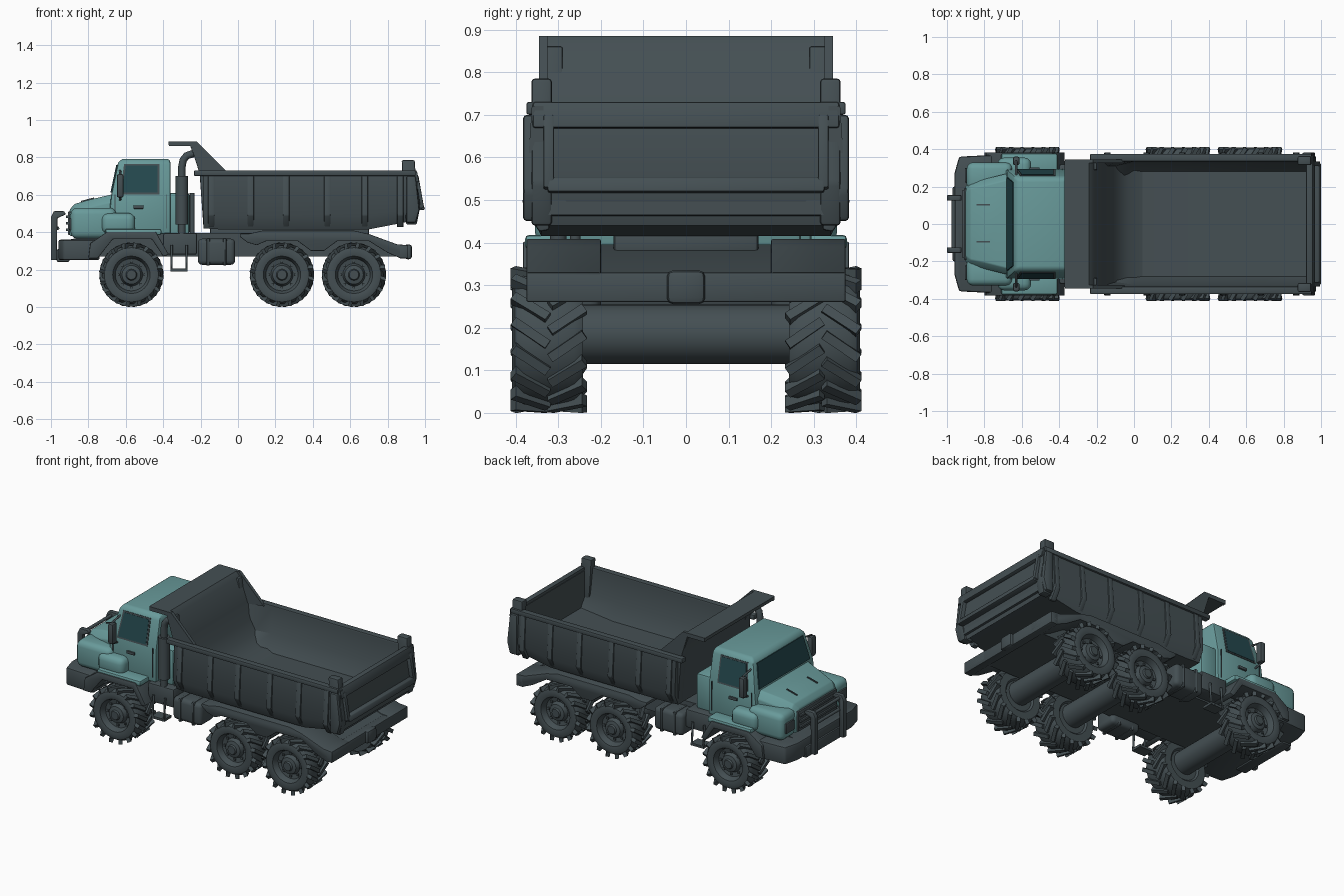
import bpy, bmesh, math
from mathutils import Vector, Matrix

if "Cube" in bpy.data.objects:
    bpy.data.objects.remove(bpy.data.objects["Cube"])


def material(name, rgb):
    m = bpy.data.materials.new(name)
    m.diffuse_color = (*rgb, 1)
    m.use_nodes = True
    m.node_tree.nodes["Principled BSDF"].inputs["Base Color"].default_value = m.diffuse_color
    return m


TEAL = material("cab teal", (0.14, 0.325, 0.325))
GREY = material("dark grey", (0.058, 0.078, 0.086))
GLASS = material("dark glass", (0.018, 0.065, 0.075))


def finish(name, bm, mat, bevel=0.0, segs=2, angle=35):
    bmesh.ops.recalc_face_normals(bm, faces=bm.faces)
    if bevel:
        es = [e for e in bm.edges if len(e.link_faces) == 2 and e.calc_face_angle(0) > 0.35]
        bmesh.ops.bevel(bm, geom=es, offset=bevel, segments=segs, profile=0.5,
                        affect='EDGES', clamp_overlap=True)
    me = bpy.data.meshes.new(name)
    bm.to_mesh(me)
    bm.free()
    me.materials.append(mat)
    ob = bpy.data.objects.new(name, me)
    bpy.context.collection.objects.link(ob)
    bpy.ops.object.select_all(action='DESELECT')
    ob.select_set(True)
    bpy.context.view_layer.objects.active = ob
    bpy.ops.object.shade_smooth_by_angle(angle=math.radians(angle))
    return ob


def loft(name, rings, mat, bevel=0.0, segs=2, angle=35):
    bm = bmesh.new()
    vs = [[bm.verts.new(p) for p in r] for r in rings]
    n = len(vs[0])
    for a, b in zip(vs, vs[1:]):
        for i in range(n):
            bm.faces.new((a[i], a[(i + 1) % n], b[(i + 1) % n], b[i]))
    bm.faces.new(vs[0][::-1])
    bm.faces.new(vs[-1])
    return finish(name, bm, mat, bevel, segs, angle)


def prism(name, pts, axis, a, b, mat, bevel=0.0, segs=2):
    f = {'x': lambda p, t: (t, p[0], p[1]), 'y': lambda p, t: (p[0], t, p[1]),
         'z': lambda p, t: (p[0], p[1], t)}[axis]
    return loft(name, [[f(p, t) for p in pts] for t in (a, b)], mat, bevel, segs)


def box(name, x0, x1, y0, y1, z0, z1, mat, bevel=0.0, segs=2):
    return prism(name, [(x0, y0), (x1, y0), (x1, y1), (x0, y1)], 'z', z0, z1, mat, bevel, segs)


def plate(name, pts, t, mat):
    p = [Vector(q) for q in pts]
    n = (p[1] - p[0]).cross(p[2] - p[0]).normalized() * t
    return loft(name, [[q - n for q in p], [q + n for q in p]], mat)


def tube(name, pts, r, mat):
    cu = bpy.data.curves.new(name, 'CURVE')
    cu.dimensions = '3D'
    cu.bevel_depth, cu.bevel_resolution, cu.use_fill_caps = r, 3, True
    sp = cu.splines.new('POLY')
    sp.points.add(len(pts) - 1)
    for q, p in zip(sp.points, pts):
        q.co = (*p, 1)
    cu.materials.append(mat)
    ob = bpy.data.objects.new(name, cu)
    bpy.context.collection.objects.link(ob)


# wheels: lathed tyre and rim with chevron lugs
def wheel_mesh():
    prof = [(0, -.07), (.09, -.07), (.10, -.08), (.145, -.08), (.157, -.06), (.158, 0), (.157, .06),
            (.145, .08), (.125, .086), (.10, .08), (.094, .07), (.086, .045), (.06, .04), (.05, .065),
            (.03, .07), (.025, .08), (0, .08)]
    bm = bmesh.new()
    vs = [bm.verts.new((r, y, 0)) for r, y in prof]
    es = [bm.edges.new(p) for p in zip(vs, vs[1:])]
    bmesh.ops.spin(bm, geom=vs + es, cent=(0, 0, 0), axis=(0, 1, 0), angle=math.tau,
                   steps=32, use_merge=True)
    bmesh.ops.remove_doubles(bm, verts=bm.verts, dist=1e-5)
    n = 16
    for s in (1, -1):
        for k in range(n):
            m = (Matrix.Rotation(math.tau * (k + (0.25 if s > 0 else -.25)) / n, 4, 'Y')
                 @ Matrix.Translation((0, s * .043, .156)) @ Matrix.Rotation(s * -.6, 4, 'Z')
                 @ Matrix.Diagonal((.022, .098, .027, 1)))
            bmesh.ops.create_cube(bm, size=1, matrix=m)
    for k in range(8):  # wheel nuts
        a = math.tau * k / 8
        bmesh.ops.create_cube(bm, size=.013,
                              matrix=Matrix.Translation((.07 * math.cos(a), .044, .07 * math.sin(a))))
    return finish("wheel_front_left", bm, GREY)


first = wheel_mesh()
for label, x in (("front", -.57), ("middle", .235), ("rear", .62)):
    for side, s in (("left", 1), ("right", -1)):
        w = first
        if (label, side) != ("front", "left"):
            w = bpy.data.objects.new(f"wheel_{label}_{side}", first.data)
            bpy.context.collection.objects.link(w)
        w.location = (x, s * .322, .172)
        w.rotation_euler.z = 0 if s > 0 else math.pi
    circ = [(x + .07 * math.cos(i * math.tau / 20), .185 + .07 * math.sin(i * math.tau / 20)) for i in range(20)]
    prism(f"axle_{label}", circ, 'y', -.25, .25, GREY)

# chassis, tail beam, hitch, bed hinge block
prism("chassis", [(-.9, .27), (.86, .27), (.88, .32), (.66, .395), (-.75, .395), (-.9, .36)],
      'y', -.23, .23, GREY)
box("tail_beam", .86, .91, -.375, .375, .26, .33, GREY, .006)
box("tow_hitch", .89, .93, -.045, .045, .255, .335, GREY, .015)
box("bed_subframe", -.15, .7, -.17, .17, .37, .43, GREY, .01)

# bumper and bull bar
prism("front_bumper", [(-.96, -.27), (-.935, -.36), (-.74, -.37), (-.74, .37), (-.935, .36), (-.96, .27)],
      'z', .25, .36, GREY, .012)
box("bumper_lower_lip", -.97, -.9, -.2, .2, .24, .31, GREY, .01)
bar = [(-1, .25), (-1, .48), (-.985, .512), (-.93, .512), (-.92, .495), (-.965, .475), (-.97, .25)]
for side, s in (("left", 1), ("right", -1)):
    prism(f"bull_bar_{side}", bar, 'y', s * .125, s * .155, GREY, .005)
for i, z in enumerate((.49, .42)):
    tube(f"bull_bar_cross_{i}", [(-.965, -.14, z), (-.965, .14, z)], .01, GREY)

# cab, rear cab extension and bonnet
cab = [(.39, -.70, -.36, .295), (.60, -.678, -.36, .29), (.772, -.642, -.36, .255), (.792, -.62, -.37, .235)]
loft("cab", [[(a, -h, z), (b, -h, z), (b, h, z), (a, h, z)] for z, a, b, h in cab], TEAL, .012)
box("cab_back", -.38, -.26, -.27, .27, .39, .61, TEAL, .012)
hood = []
for x, h, t in ((-.9, .205, .52), (-.875, .225, .55), (-.8, .24, .572), (-.66, .275, .605)):
    hood.append([(x, -h, .38), (x, -h, t - .04), (x, -h + .035, t), (x, h - .035, t), (x, h, t - .04), (x, h, .38)])
loft("bonnet", hood, TEAL, .006)
box("grille", -.91, -.89, -.19, .19, .385, .51, GREY, .006)
for i in range(3):
    box(f"grille_slat_{i}", -.92, -.9, -.18, .18, .405 + i * .035, .42 + i * .035, GREY, .004)
plate("windscreen", [(-.677, -.25, .612), (-.677, .25, .612), (-.646, .225, .758), (-.646, -.225, .758)], .005, GLASS)
for i in (-1, 1):
    plate(f"bonnet_vent_{i + 1}", [(-.84, i * .1, .564), (-.77, i * .1, .582), (-.77, i * .1 + .008, .582),
                                   (-.84, i * .1 + .008, .564)], .003, GREY)

arch = [(-.80, .26), (-.79, .34), (-.70, .402), (-.44, .402), (-.37, .28), (-.40, .27), (-.46, .362),
        (-.67, .362), (-.75, .26)]
rear_guard = [(.01, .375), (.05, .345), (.1, .33), (.15, .352), (.32, .352), (.39, .3), (.46, .3), (.53, .352),
              (.7, .352), (.80, .29), (.87, .26), (.91, .275), (.91, .33), (.85, .335), (.7, .39),
              (.62, .408), (.13, .408), (.06, .392), (.01, .392)]
post = [(.875, .785), (.945, .785), (.95, .70), (.975, .54), (.955, .44), (.90, .44), (.885, .6)]
for side, s in (("left", 1), ("right", -1)):
    # wheel guards and wing panels
    prism(f"front_arch_{side}", arch, 'y', s * .23, s * .383, GREY, .004)
    prism(f"rear_guard_{side}", rear_guard, 'y', s * .2, s * .375, GREY, .004)
    box(f"wing_{side}", -.71, -.41, s * .26, s * .378, .385, .418, TEAL, .01)
    box(f"wing_pod_{side}", -.73, -.55, s * .24, s * .355, .39, .502, TEAL, .035, 3)
    box(f"headlight_pod_{side}", -.895, -.65, s * .18, s * .33, .365, .53, TEAL, .035, 3)
    box(f"headlight_{side}", -.904, -.88, s * .22, s * .3, .41, .475, GREY, .006)

    # side window with frame, handle, mirror
    def wy(z):
        return s * (.291 - .206 * (z - .60))
    for nm, g, t, mt in (("window_frame", .009, .003, GREY), ("side_window", 0, .005, GLASS)):
        plate(f"{nm}_{side}", [(-.622 - g, wy(.61 - g), .61 - g), (-.43 + g, wy(.61 - g), .61 - g),
                               (-.43 + g, wy(.755 + g), .755 + g), (-.60 - g, wy(.755 + g), .755 + g)], t, mt)
    box(f"door_handle_{side}", -.56, -.505, s * .29, s * .303, .525, .542, GREY, .003)
    for i, x in enumerate((-.66, -.385)):
        box(f"door_seam_{side}_{i}", x, x + .004, s * .28, s * .297, .42, .6, GREY)
    box(f"mirror_{side}", -.648, -.612, s * .315, s * .36, .585, .71, GREY, .01)
    tube(f"mirror_arm_{side}", [(-.63, s * .27, .57), (-.63, s * .335, .58), (-.63, s * .335, .715),
                                (-.63, s * .25, .73)], .006, GREY)

    # tanks, boxes and boarding step
    box(f"battery_box_{side}", -.40, -.22, s * .2, s * .32, .28, .395, GREY, .01)
    box(f"fuel_tank_{side}", -.215, -.015, s * .2, s * .345, .225, .365, GREY, .025, 3)
    for i, x in enumerate((-.17, -.08)):
        box(f"tank_strap_{side}_{i}", x, x + .02, s * .2, s * .35, .22, .37, GREY, .02)
    tube(f"step_frame_{side}", [(-.355, s * .325, .33), (-.355, s * .335, .2), (-.275, s * .335, .2),
                                (-.275, s * .325, .33)], .007, GREY)
    box(f"step_tread_{side}", -.36, -.27, s * .27, s * .34, .19, .205, GREY)

    # bed rails, ribs, cheeks and tail posts
    box(f"bed_rail_{side}", -.235, .95, s * .335, s * .375, .70, .73, GREY, .006)
    for i, x in enumerate((-.16, .05, .24, .46, .66, .85)):
        prism(f"bed_rib_{side}_{i}", [(s * .35, .71), (s * .368, .71), (s * .384, .49), (s * .345, .425),
                                      (s * .32, .43)], 'x', x, x + .035, GREY, .006)
    prism(f"visor_cheek_{side}", [(-.37, .885), (-.22, .885), (-.05, .715), (-.2, .70), (-.25, .86), (-.37, .86)],
          'y', s * .325, s * .345, GREY)
    prism(f"front_brace_{side}", [(-.25, .86), (-.2, .86), (-.15, .43), (-.185, .43), (-.205, .71)],
          'y', s * .29, s * .343, GREY, .004)
    prism(f"tail_post_{side}", post, 'y', s * .315, s * .363, GREY, .008)
    prism(f"tail_hook_{side}", [(.90, .70), (.95, .70), (.97, .52), (.95, .45), (.90, .45)],
          'y', s * .34, s * .383, GREY, .01)

# dump bed tub: U-shaped sections along the length
tub = []
for x, zb, ib, im in ((-.185, .42, .16, .28), (-.1, .415, .2, .31), (0, .415, .28, .325), (.70, .415, .28, .325),
                      (.96, .465, .28, .325)):
    half = [(.362, .72), (.374, zb + .07), (.34, zb)]
    inner = [(.335, .72), (im, .56), (ib, max(.465, zb + .03))]
    ring = half + [(-y, z) for y, z in half[::-1]] + [(-y, z) for y, z in inner] + inner[::-1]
    tub.append([(x, y, z) for y, z in ring])
loft("dump_bed", tub, GREY)

# curved front wall running up into the cab visor
prism("bed_front_visor", [(.06, .46), (-.03, .49), (-.09, .545), (-.13, .62), (-.165, .72), (-.215, .86),
                          (-.24, .885), (-.372, .885), (-.372, .865), (-.255, .86), (-.205, .72), (-.185, .43)],
      'y', -.338, .338, GREY)
# tailgate with frame bars
prism("tailgate", [(.92, .71), (.94, .71), (.97, .53), (.94, .44), (.92, .46)], 'y', -.335, .335, GREY)
prism("tailgate_top_bar", [(.92, .73), (.955, .73), (.97, .67), (.93, .665)], 'y', -.36, .36, GREY, .006)
prism("tailgate_lower_bar", [(.95, .555), (.99, .553), (1, .52), (.95, .515)], 'y', -.325, .325, GREY, .005)
for side, s in (("left", 1), ("right", -1)):
    prism(f"tailgate_side_bar_{side}", [(.93, .70), (.965, .70), (.995, .53), (.95, .52)],
          'y', s * .31, s * .335, GREY, .004)

# exhaust stack and intake pipe behind the cab
tube("exhaust_muffler", [(-.30, -.30, .44), (-.30, -.30, .45), (-.30, -.30, .69), (-.30, -.30, .70)], .034, GREY)
tube("exhaust_pipe", [(-.30, -.30, .39), (-.30, -.30, .75), (-.293, -.30, .785), (-.275, -.30, .808),
                      (-.24, -.30, .82)], .02, GREY)
tube("intake_pipe", [(-.245, -.26, .39), (-.245, -.26, .61)], .013, GREY)
